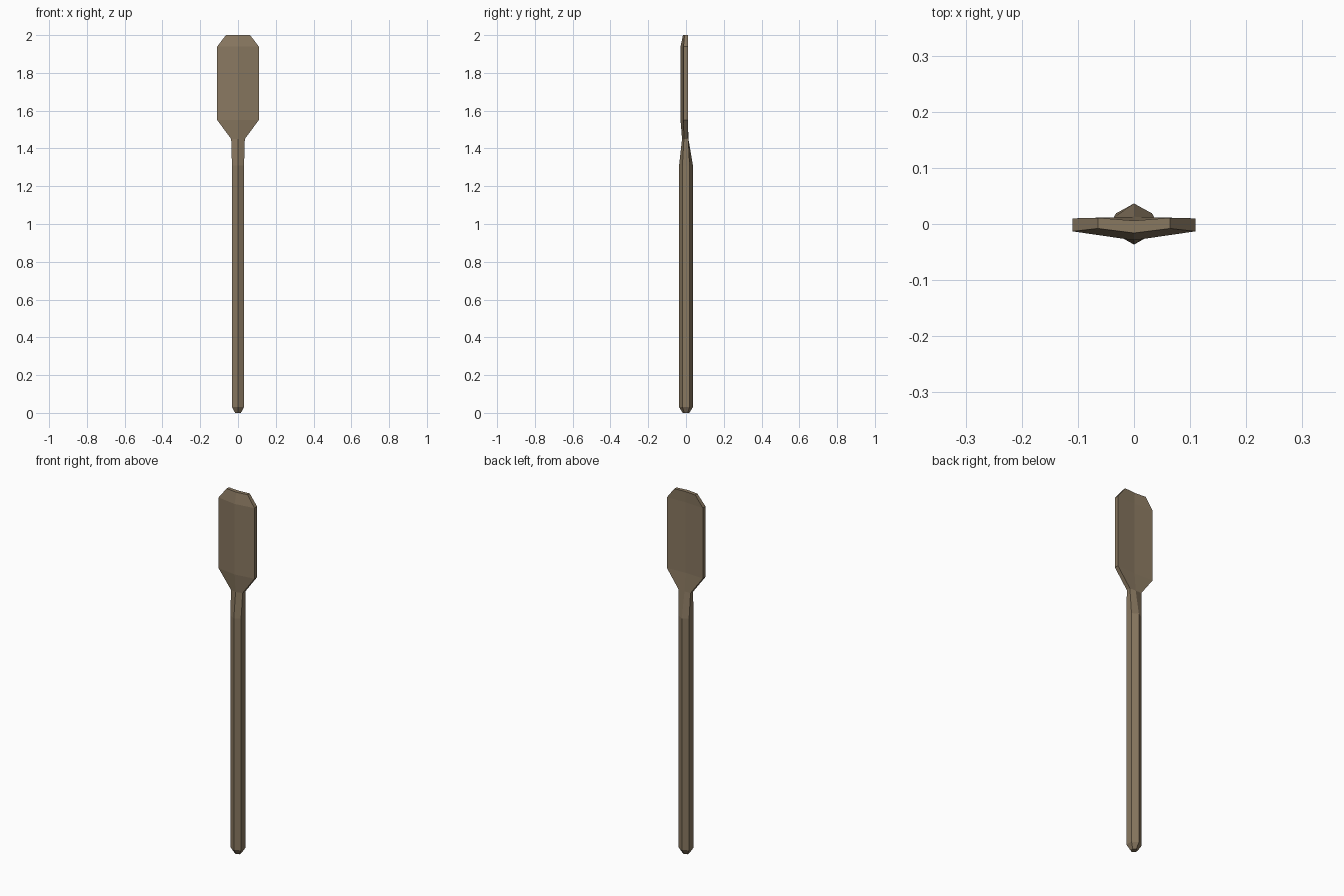
import bpy, bmesh

if "Cube" in bpy.data.objects:
    bpy.data.objects.remove(bpy.data.objects["Cube"])

wood = bpy.data.materials.new("brown_wood")
wood.diffuse_color = (0.25, 0.188, 0.118, 1)
wood.use_nodes = True
wood.node_tree.nodes["Principled BSDF"].inputs["Base Color"].default_value = wood.diffuse_color

# Six-sided sections: z, half width, front ridge y, front edge y, back edge y, back ridge y
sections = [
    (0.00, 0.015, -0.017, -0.009, 0.009, 0.017),    # butt end
    (0.03, 0.032, -0.0365, -0.019, 0.019, 0.0365),  # shaft bottom
    (1.31, 0.032, -0.0365, -0.019, 0.019, 0.0365),  # shaft top
    (1.45, 0.036, -0.021, -0.011, 0.012, 0.013),    # neck
    (1.55, 0.11, -0.029, -0.013, 0.010, 0.004),     # blade shoulder
    (1.94, 0.11, -0.029, -0.013, 0.010, 0.004),     # blade upper corner
    (2.00, 0.064, -0.016, -0.008, 0.011, 0.006),    # blade tip
]

# Paddle: loft through the sections, flat faces
bm = bmesh.new()
rings = []
for z, w, yf, ye, yb, yc in sections:
    outline = [(0, yf), (w, ye), (w, yb), (0, yc), (-w, yb), (-w, ye)]
    rings.append([bm.verts.new((x, y, z)) for x, y in outline])
for a, b in zip(rings, rings[1:]):
    for i in range(6):
        j = (i + 1) % 6
        bm.faces.new((a[i], a[j], b[j], b[i]))

# End caps, split along the centre line
for r in (rings[0], rings[-1]):
    bm.faces.new(r[0:4])
    bm.faces.new((r[3], r[4], r[5], r[0]))
bmesh.ops.recalc_face_normals(bm, faces=bm.faces)

mesh = bpy.data.meshes.new("paddle")
bm.to_mesh(mesh)
bm.free()
mesh.materials.append(wood)
paddle = bpy.data.objects.new("paddle", mesh)
bpy.context.collection.objects.link(paddle)
